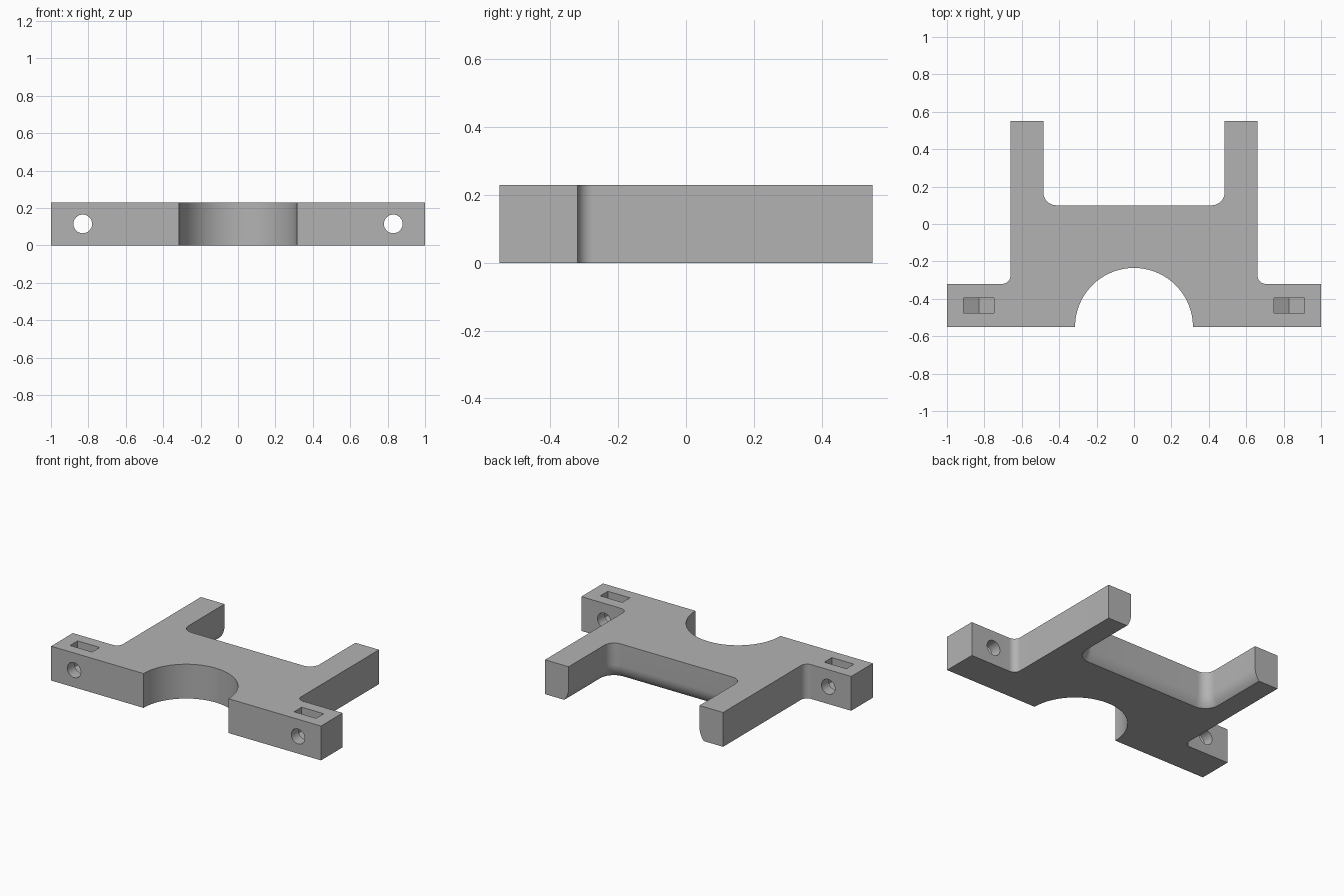
import bpy
import bmesh
from math import cos, sin, pi, radians, sqrt

if "Cube" in bpy.data.objects:
    bpy.data.objects.remove(bpy.data.objects["Cube"], do_unlink=True)

HEIGHT = 0.23
BACK = 0.55
HOLE_X, HOLE_Z = 0.83, 0.115

grey = bpy.data.materials.new("light grey")
grey.use_nodes = True
colour = (0.45, 0.45, 0.45, 1)
grey.diffuse_color = colour
grey.node_tree.nodes["Principled BSDF"].inputs["Base Color"].default_value = colour


def arc(cx, cy, r, start, end, steps=12):
    angles = [radians(start + (end - start) * i / steps) for i in range(steps + 1)]
    return [(cx + r * cos(a), cy + r * sin(a)) for a in angles]


def loft(name, layers):
    """Solid through a list of matching closed 3D outlines."""
    bm = bmesh.new()
    rings = [[bm.verts.new(p) for p in layer] for layer in layers]
    bm.faces.new(rings[0])
    bm.faces.new(rings[-1])
    count = len(rings[0])
    for low, high in zip(rings, rings[1:]):
        for i in range(count):
            j = (i + 1) % count
            bm.faces.new((low[i], low[j], high[j], high[i]))
    bmesh.ops.recalc_face_normals(bm, faces=bm.faces)
    mesh = bpy.data.meshes.new(name)
    bm.to_mesh(mesh)
    bm.free()
    obj = bpy.data.objects.new(name, mesh)
    bpy.context.collection.objects.link(obj)
    mesh.materials.append(grey)
    return obj


def upright(points, z):
    return [(x, y, z) for x, y in points]


def cut(target, cutter):
    cutter.hide_render = True
    bpy.context.view_layer.objects.active = target
    mod = target.modifiers.new("cut", "BOOLEAN")
    mod.operation = "DIFFERENCE"
    mod.solver = "EXACT"
    mod.object = cutter
    bpy.ops.object.modifier_apply(modifier=mod.name)
    bpy.data.objects.remove(cutter, do_unlink=True)


# Plate outline: right half with shaft notch and wing fillet, then mirrored
half = arc(0, -BACK, 0.315, 90, 0, 32)
half += [(1, -BACK), (1, -0.32)]
half += arc(0.705, -0.275, 0.045, 270, 180)
half += [(0.66, BACK)]
outline = half + [(-x, y) for x, y in reversed(half[1:])]
bracket = loft("bracket_body", [upright(outline, 0), upright(outline, HEIGHT)])


# Opening between the arms, flaring out in a curve towards the underside
def opening(flare):
    r = 0.07 + flare
    side = arc(0.415, 0.17, r, 270, 360) + [(0.485 + flare, 0.8)]
    return side + [(-x, y) for x, y in reversed(side)]


CURVE_TOP, CURVE_RADIUS = 0.085, 0.13
layers = []
for i in range(9):
    z = -0.01 + (CURVE_TOP + 0.01) * i / 8
    flare = CURVE_RADIUS - sqrt(CURVE_RADIUS ** 2 - (CURVE_TOP - z) ** 2)
    layers.append(upright(opening(flare), z))
layers.append(upright(opening(0), HEIGHT + 0.1))
cut(bracket, loft("opening_cutter", layers))

# Bolt holes and pointed nut slots in both wings
for side in (-1, 1):
    x = side * HOLE_X
    circle = arc(x, HOLE_Z, 0.05, 0, 360, 32)[:-1]
    cut(bracket, loft("bolt_cutter", [[(a, y, b) for a, b in circle] for y in (-0.7, -0.2)]))
    w = 0.082
    tip = [(x - w, 0.4), (x - w, HOLE_Z - w / sqrt(3)), (x, HOLE_Z - 2 * w / sqrt(3)),
           (x + w, HOLE_Z - w / sqrt(3)), (x + w, 0.4)]
    cut(bracket, loft("nut_cutter", [[(a, y, b) for a, b in tip] for y in (-0.475, -0.395)]))

# Smooth the rounded walls and keep the edges crisp
bpy.ops.object.select_all(action="DESELECT")
bracket.select_set(True)
bpy.context.view_layer.objects.active = bracket
bpy.ops.object.shade_smooth_by_angle(angle=radians(25))
